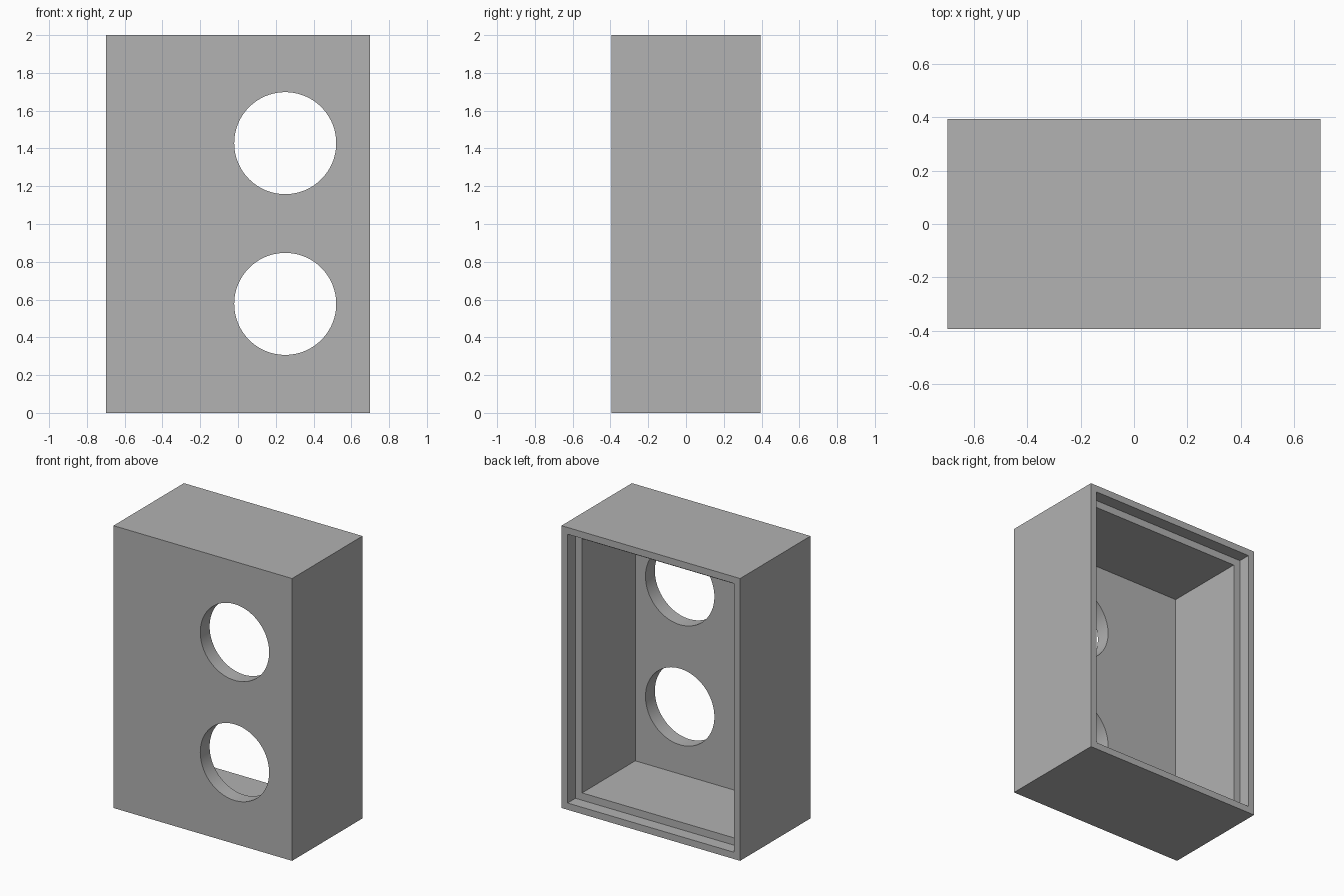
import bpy
import math

old = bpy.data.objects.get("Cube")
if old:
    bpy.data.objects.remove(old, do_unlink=True)

# Overall size and board thicknesses
W, D, H = 1.40, 0.788, 2.0
WALL, FRONT = 0.10, 0.105
RIM, REBATE = 0.048, 0.088
HOLE_X, HOLE_R = 0.25, 0.27
BACK = D / 2

grey = bpy.data.materials.new("light_grey")
grey.use_nodes = True
colour = (0.445, 0.445, 0.445, 1)
grey.diffuse_color = colour
grey.node_tree.nodes["Principled BSDF"].inputs["Base Color"].default_value = colour


def box(name, width, y0, y1, z0, z1):
    """Box centred on x, spanning y0..y1 and z0..z1."""
    bpy.ops.mesh.primitive_cube_add(size=1, location=(0, (y0 + y1) / 2, (z0 + z1) / 2))
    ob = bpy.context.object
    ob.name = name
    ob.scale = (width, y1 - y0, z1 - z0)
    bpy.ops.object.transform_apply(location=True, rotation=True, scale=True)
    ob.data.materials.append(grey)
    return ob


def hole(name, z):
    """Cylinder through the front panel."""
    bpy.ops.mesh.primitive_cylinder_add(
        vertices=96, radius=HOLE_R, depth=4 * FRONT,
        location=(HOLE_X, -BACK, z), rotation=(math.pi / 2, 0, 0))
    ob = bpy.context.object
    ob.name = name
    ob.data.materials.append(grey)
    return ob


# Cabinet block, hollowed from the open back
cabinet = box("cabinet", W, -BACK, BACK, 0, H)
cutters = [
    box("interior_cutter", W - 2 * WALL, -BACK + FRONT, BACK + 0.1, WALL, H - WALL),
    # Stepped recess for a back panel
    box("rebate_cutter", W - 2 * RIM, BACK - REBATE, BACK + 0.2, RIM, H - RIM),
    # Round openings in the front panel
    hole("upper_hole_cutter", 1.428),
    hole("lower_hole_cutter", 0.577),
]

bpy.ops.object.select_all(action="DESELECT")
cabinet.select_set(True)
bpy.context.view_layer.objects.active = cabinet
for cutter in cutters:
    cutter.hide_render = True
    cut = cabinet.modifiers.new(cutter.name, "BOOLEAN")
    cut.operation = "DIFFERENCE"
    cut.solver = "EXACT"
    cut.object = cutter
    bpy.ops.object.modifier_apply(modifier=cut.name)
    bpy.data.objects.remove(cutter, do_unlink=True)

bpy.ops.object.shade_smooth_by_angle(angle=math.radians(30))
